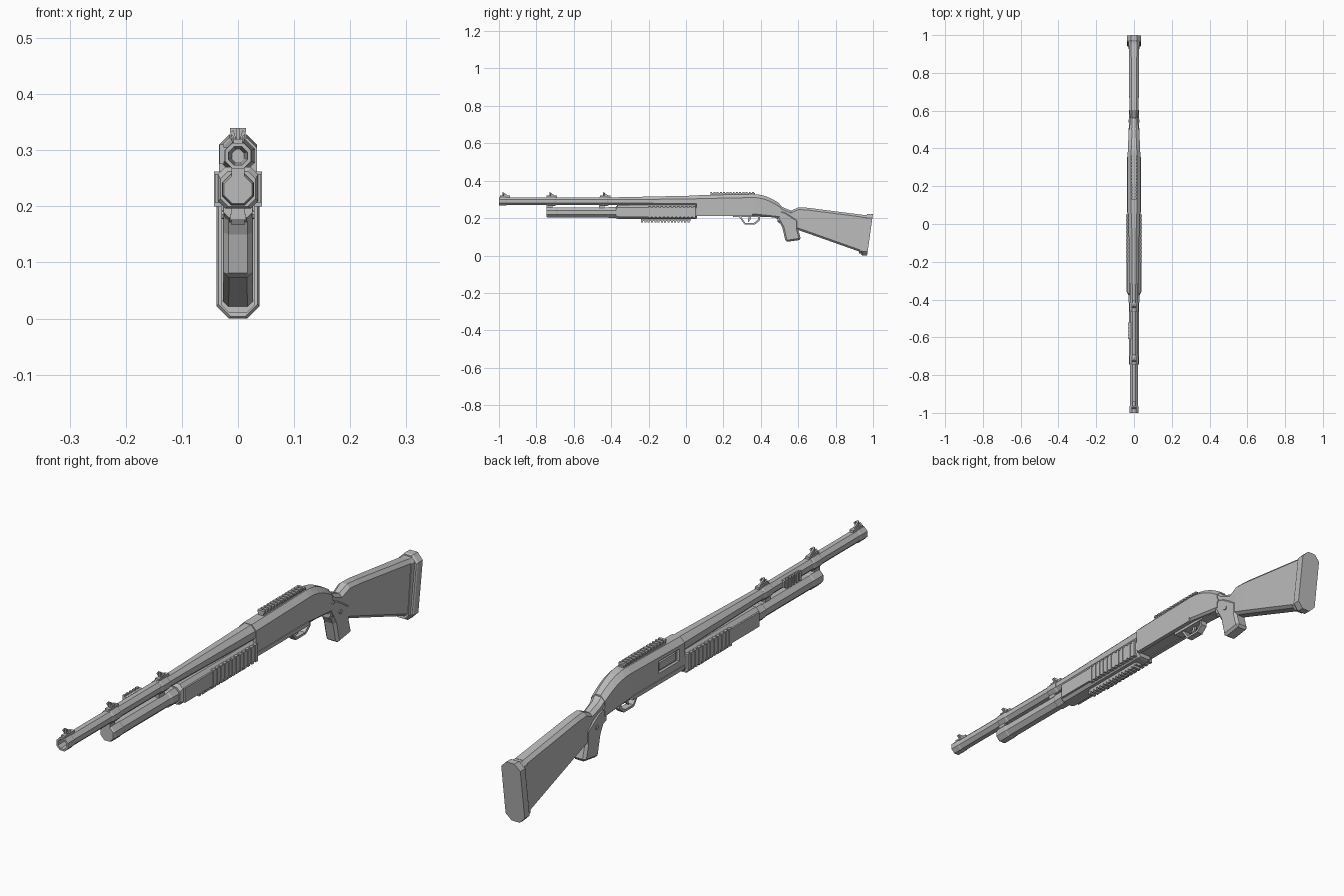
import bpy, bmesh, math

default_cube = bpy.data.objects.get("Cube")
if default_cube:
    bpy.data.objects.remove(default_cube, do_unlink=True)

COLOR = (0.5, 0.5, 0.5, 1)
grey = bpy.data.materials.new("plain grey")
grey.use_nodes = True
grey.diffuse_color = COLOR
grey.node_tree.nodes["Principled BSDF"].inputs["Base Color"].default_value = COLOR

# Shared axis heights and radii
BARREL_Z, TUBE_Z = 0.29, 0.23
BARREL_R, TUBE_R = 0.023, 0.028
SIDES = (-1, 1)


def skin(name, rings):
    """Join matching rings of points into a closed skin."""
    bm = bmesh.new()
    loops = [[bm.verts.new(point) for point in ring] for ring in rings]
    count = len(loops[0])
    for near, far in zip(loops, loops[1:]):
        for i in range(count):
            j = (i + 1) % count
            bm.faces.new((near[i], near[j], far[j], far[i]))
    bm.faces.new(loops[0])
    bm.faces.new(loops[-1])
    bmesh.ops.recalc_face_normals(bm, faces=bm.faces)
    mesh = bpy.data.meshes.new(name)
    bm.to_mesh(mesh)
    bm.free()
    mesh.materials.append(grey)
    obj = bpy.data.objects.new(name, mesh)
    bpy.context.collection.objects.link(obj)
    return obj


def loft(name, sections, low, high, lean=0):
    """Chamfered sections of y, bottom, top and half width."""
    rings = []
    for y, bottom, top, w in sections:
        half = [(w - low, bottom), (w, bottom + low), (w, top - high), (w - high, top)]
        outline = half + [(-x, z) for x, z in reversed(half)]
        middle = (bottom + top) / 2
        rings.append([(x, y + lean * (z - middle), z) for x, z in outline])
    return skin(name, rings)


def lathe(name, axis_z, stations, sides=8):
    """Stations of y and radius around an axis along y."""
    angles = [math.tau * (i + 0.5) / sides for i in range(sides)]
    return skin(name, [[(r * math.cos(a), y, axis_z + r * math.sin(a)) for a in angles]
                       for y, r in stations])


def collar(name, axis_z, y, radius, length):
    """Short ring with softened ends."""
    soft = length / 8
    lathe(name, axis_z, [(y, radius * 0.9), (y + soft, radius),
                         (y + length - soft, radius), (y + length, radius * 0.9)])


def plate(name, points, w, x=0, chamfer=0):
    """Side outline of y and z, extruded across x."""
    obj = skin(name, [[(side, y, z) for y, z in points] for side in (x - w, x + w)])
    if chamfer:
        bevel = obj.modifiers.new("chamfer", 'BEVEL')
        bevel.width = chamfer
        bevel.segments = 1
        bevel.limit_method = 'ANGLE'
        bevel.angle_limit = math.radians(60)
    return obj


def block(name, y, z, w, x=0):
    """Box from pairs of y and z limits."""
    return plate(name, [(y[0], z[0]), (y[1], z[0]), (y[1], z[1]), (y[0], z[1])], w, x)


def row(name, count, y, z, w, x=0):
    """Evenly spaced ribs filling the y limits."""
    step = (y[1] - y[0]) / count
    for i in range(count):
        start = y[0] + i * step
        block(name, (start, start + step * 0.6), z, w, x)


# Barrel with open muzzle, widening towards the receiver
lathe("barrel", BARREL_Z, [(-0.8, 0.012), (-1, 0.018), (-1, 0.025), (-0.965, 0.025),
                           (-0.96, BARREL_R), (-0.37, BARREL_R), (0.06, 0.033)])
for y in (-0.745, -0.465):
    collar("barrel_band", BARREL_Z, y, BARREL_R + 0.003, 0.05)
    block("barrel_clamp", (y, y + 0.03), (TUBE_Z, BARREL_Z), BARREL_R / 2)

# Magazine tube with end cap and rear collar
lathe("magazine_tube", TUBE_Z, [(-0.74, TUBE_R), (-0.36, TUBE_R)])
collar("tube_cap", TUBE_Z, -0.745, TUBE_R + 0.002, 0.06)
collar("tube_collar", TUBE_Z, -0.42, TUBE_R + 0.003, 0.06)

# Ribbed strip on the right of the barrel
strip_y = (-0.61, -0.52)
block("side_strip", strip_y, (0.28, 0.305), 0.006, -BARREL_R)
row("side_strip_rib", 5, strip_y, (0.275, 0.31), 0.004, -BARREL_R - 0.006)

# Sights: ramp, blade and a pair of ears
for y in (-0.98, -0.73, -0.445):
    block("sight_base", (y - 0.015, y + 0.04), (0.31, 0.32), 0.008)
    plate("sight_blade", [(y, 0.31), (y + 0.03, 0.32), (y, 0.34)], 0.003)
    for s in SIDES:
        ear = [(s * 0.003, 0.318), (s * 0.014, 0.33), (s * 0.008, 0.337)]
        skin("sight_ear", [[(x, back, z) for x, z in ear] for back in (y, y + 0.008)])

# Sliding forend with side panels and ribs
FOREND_W = 0.036
loft("forend", [(-0.375, 0.2, 0.262, FOREND_W - 0.005), (-0.365, 0.196, 0.27, FOREND_W),
                (0.05, 0.196, 0.27, FOREND_W), (0.06, 0.2, 0.262, FOREND_W - 0.005)],
     0.013, 0.013)
for s in SIDES:
    block("forend_panel", (-0.36, 0.05), (0.206, 0.258), 0.005, s * FOREND_W)
    row("forend_rib", 12, (-0.2, 0.06), (0.2, 0.262), 0.007, s * FOREND_W)

# Toothed rails below the forend and on the receiver
RAIL_W = 0.014
lower_y, upper_y = (-0.24, 0.025), (0.13, 0.37)
block("lower_rail", lower_y, (0.185, 0.2), RAIL_W * 0.8)
row("lower_rail_tooth", 15, lower_y, (0.176, 0.186), RAIL_W)
block("top_rail", upper_y, (0.32, 0.333), RAIL_W * 0.8)
row("top_rail_tooth", 14, upper_y, (0.332, 0.34), RAIL_W)

# Receiver whose back curves down into the wrist
RECEIVER_W = 0.034
sections = [(0.055, 0.215, 0.322, RECEIVER_W)]
for i in range(6):
    t = i / 5
    sections.append((0.36 + 0.14 * t, 0.215 - 0.015 * t, 0.328 - 0.05 * t * t,
                     RECEIVER_W - 0.006 * t))
receiver = loft("receiver", sections, 0.008, 0.018)
for s in SIDES:
    block("receiver_edge", (0.06, 0.355), (0.212, 0.226), 0.008, s * 0.029)

# Ejection port pocket on the right, with the bolt inside
cutter = block("port_cutter", (0.085, 0.205), (0.25, 0.293), 0.01, -RECEIVER_W)
pocket = receiver.modifiers.new("port", 'BOOLEAN')
pocket.operation = 'DIFFERENCE'
pocket.solver = 'EXACT'
pocket.object = cutter
bpy.context.view_layer.objects.active = receiver
bpy.ops.object.modifier_apply(modifier=pocket.name)
bpy.data.objects.remove(cutter, do_unlink=True)
block("bolt", (0.1, 0.195), (0.258, 0.285), 0.006, -0.025)

# Stock with a dipped wrist, then spacer and butt pad
loft("stock", [(0.49, 0.18, 0.28, 0.026), (0.515, 0.165, 0.258, 0.023),
               (0.56, 0.14, 0.24, 0.021), (0.6, 0.137, 0.258, 0.024),
               (0.65, 0.12, 0.255, 0.025), (0.945, 0.016, 0.217, 0.027)],
     0.01, 0.012, lean=0.04)
loft("butt_spacer", [(y, 0.01, 0.216, 0.029) for y in (0.935, 0.96)], 0.013, 0.013, lean=0.1)
loft("butt_pad", [(0.952, 0.004, 0.22, 0.035), (0.958, 0, 0.223, 0.038),
                  (0.984, 0, 0.223, 0.038)], 0.022, 0.022, lean=0.14)

# Pistol grip with cross pins
plate("pistol_grip", [(0.44, 0.22), (0.49, 0.195), (0.515, 0.15), (0.533, 0.072),
                      (0.615, 0.084), (0.6, 0.14), (0.6, 0.19), (0.53, 0.235),
                      (0.47, 0.25)], 0.026, chamfer=0.009)
for y, z in ((0.545, 0.185), (0.5, 0.235)):
    circle = [math.tau * i / 8 for i in range(8)]
    plate("grip_pin", [(y + 0.008 * math.cos(a), z + 0.008 * math.sin(a)) for a in circle],
          0.029)

# Trigger housing, guard loop and trigger
block("trigger_housing", (0.25, 0.45), (0.205, 0.218), 0.018)
guard = [(0.28, 0.212), (0.312, 0.167), (0.37, 0.167), (0.395, 0.188), (0.395, 0.212)]
inner = [(y + (0.338 - y) * 0.18, z + (0.212 - z) * 0.18) for y, z in guard]
for i in range(len(guard) - 1):
    plate("trigger_guard", [guard[i], guard[i + 1], inner[i + 1], inner[i]], 0.012)
plate("trigger", [(0.335, 0.21), (0.33, 0.178), (0.345, 0.19), (0.347, 0.21)], 0.004)
